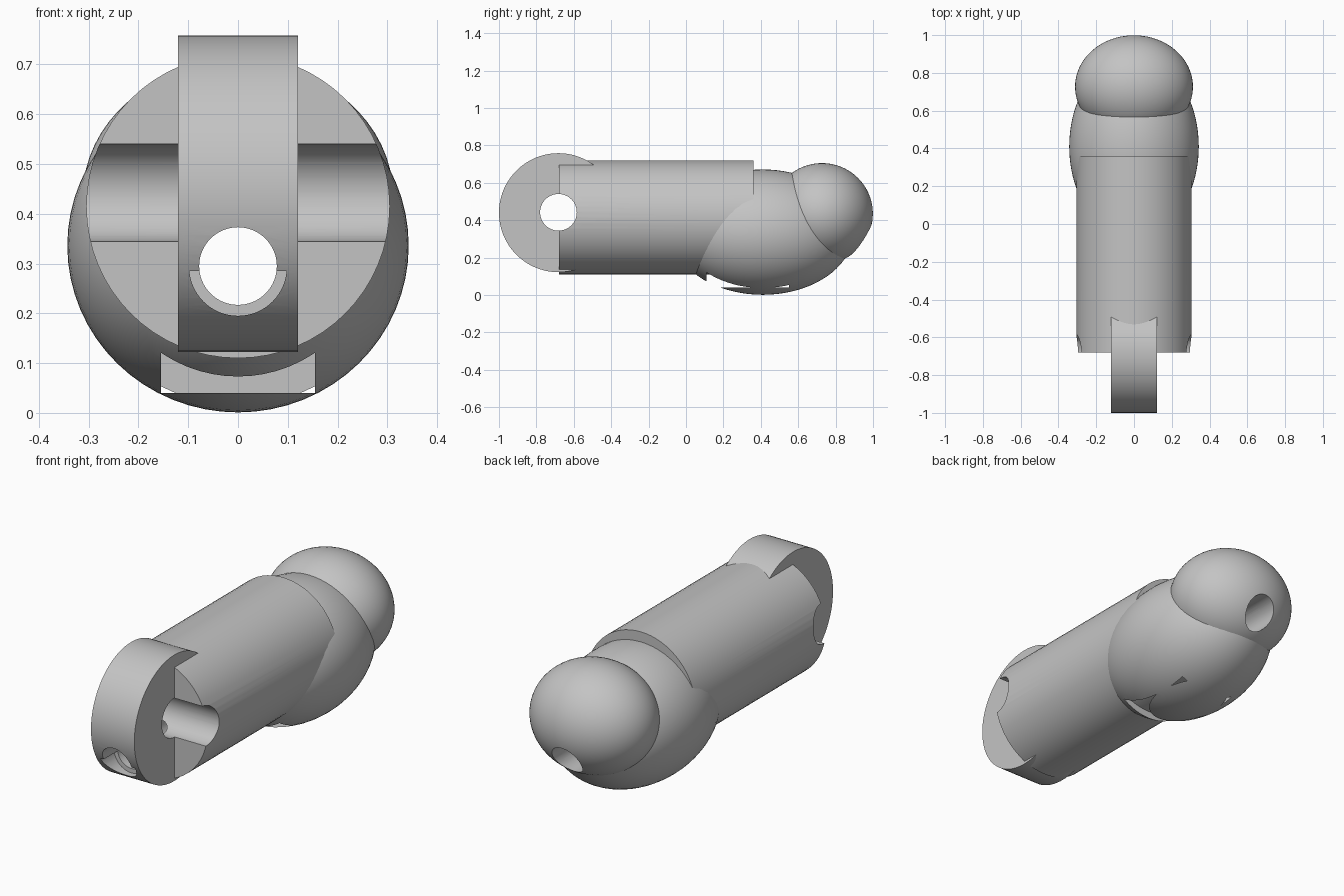
import bpy
from math import pi, radians

if "Cube" in bpy.data.objects:
    bpy.data.objects.remove(bpy.data.objects["Cube"], do_unlink=True)

grey = bpy.data.materials.new("plain grey")
grey.use_nodes = True
grey.diffuse_color = (0.55, 0.55, 0.55, 1)
grey.node_tree.nodes["Principled BSDF"].inputs["Base Color"].default_value = (0.55, 0.55, 0.55, 1)


def finish(name):
    ob = bpy.context.object
    ob.name = name
    bpy.ops.object.transform_apply(location=False, rotation=True, scale=True)
    ob.data.materials.append(grey)
    return ob


def rod(name, axis, radius, length, centre, sides=64):
    """Cylinder lying along the x or y axis."""
    turn = (0, pi / 2, 0) if axis == "x" else (pi / 2, 0, 0)
    bpy.ops.mesh.primitive_cylinder_add(vertices=sides, radius=radius, depth=length,
                                        location=centre, rotation=turn)
    return finish(name)


def egg(name, radii, centre):
    """Ellipsoid with its poles along y."""
    rx, ry, rz = radii
    bpy.ops.mesh.primitive_uv_sphere_add(segments=64, ring_count=40, radius=1,
                                         location=centre, rotation=(pi / 2, 0, 0))
    bpy.context.object.scale = (rx, rz, ry)
    return finish(name)


def box(name, low, high):
    bpy.ops.mesh.primitive_cube_add(size=1, location=[(a + b) / 2 for a, b in zip(low, high)])
    bpy.context.object.scale = [b - a for a, b in zip(low, high)]
    return finish(name)


def boolean(ob, tool, operation="DIFFERENCE"):
    mod = ob.modifiers.new("cut", "BOOLEAN")
    mod.operation = operation
    mod.solver = "EXACT"
    mod.object = tool
    bpy.context.view_layer.objects.active = ob
    bpy.ops.object.modifier_apply(modifier=mod.name)


# Solid parts
shaft = rod("shaft", "y", 0.305, 1.04, (0, -0.16, 0.415))
lug = rod("hinge_lug", "x", 0.318, 0.242, (0, -0.682, 0.44), 96)
bulge = egg("bulge", (0.343, 0.485, 0.335), (0, 0.41, 0.336))
head = egg("round_head", (0.312, 0.272, 0.27), (0, 0.727, 0.435))

# Cutters: hinge pin hole, long bore, half-round recess and underside slot
pin_hole = rod("pin_hole", "x", 0.098, 1, (0, -0.682, 0.442))
bore = rod("long_bore", "y", 0.078, 3, (0, 0, 0.295))
recess = rod("recess", "y", 0.098, 0.25, (0, -0.975, 0.293))
half = box("recess_half", (-0.2, -1.2, 0.1), (0.2, -0.8, 0.285))
boolean(recess, half, "INTERSECT")
slot = box("underside_slot", (-0.155, 0.11, 0.04), (0.155, 0.55, 0.13))

cuts = {shaft: (pin_hole, bore), lug: (pin_hole, bore, recess),
        bulge: (bore, slot), head: (bore,)}
for part, tools in cuts.items():
    for tool in tools:
        boolean(part, tool)

for tool in (pin_hole, bore, recess, half, slot):
    bpy.data.objects.remove(tool, do_unlink=True)

# Smooth curves with crisp edges
for part in cuts:
    bpy.ops.object.select_all(action="DESELECT")
    part.select_set(True)
    bpy.context.view_layer.objects.active = part
    bpy.ops.object.shade_smooth_by_angle(angle=radians(30))
